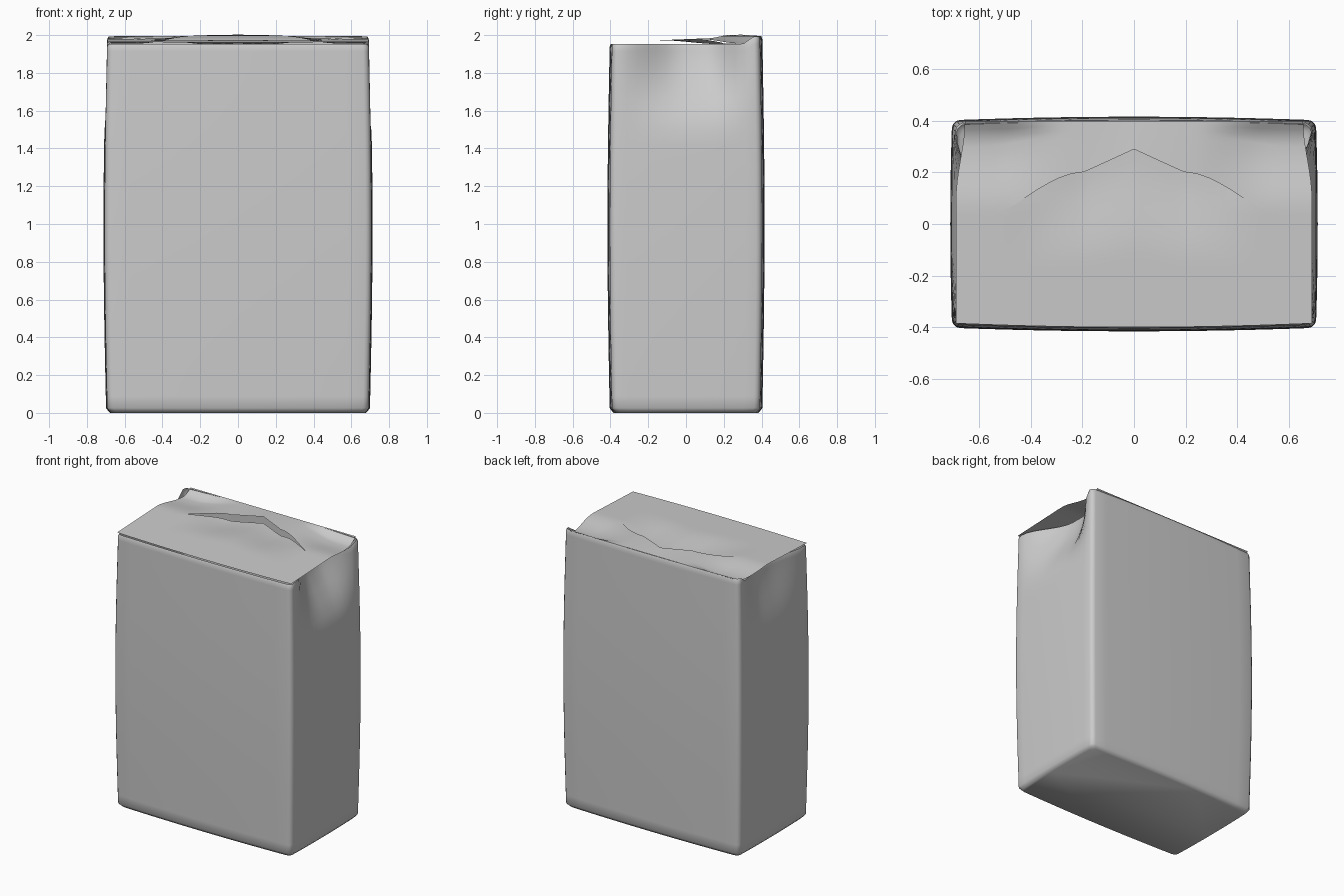
import bpy, bmesh, math

if "Cube" in bpy.data.objects:
    bpy.data.objects.remove(bpy.data.objects["Cube"], do_unlink=True)

grey = bpy.data.materials.new("carton grey")
grey.use_nodes = True
grey.diffuse_color = (0.6, 0.6, 0.6, 1)
grey.node_tree.nodes["Principled BSDF"].inputs["Base Color"].default_value = (0.6, 0.6, 0.6, 1)


def finish(bm, name, angle):
    bmesh.ops.remove_doubles(bm, verts=bm.verts, dist=0.0005)
    mesh = bpy.data.meshes.new(name)
    bm.to_mesh(mesh)
    bm.free()
    obj = bpy.data.objects.new(name, mesh)
    bpy.context.collection.objects.link(obj)
    mesh.materials.append(grey)
    bpy.ops.object.select_all(action='DESELECT')
    obj.select_set(True)
    bpy.context.view_layer.objects.active = obj
    bpy.ops.object.shade_smooth_by_angle(angle=math.radians(angle))
    return obj


def ramp(a, b, t):
    t = max(0, min(1, (t - a) / (b - a)))
    return t * t * (3 - 2 * t)


def outline(radius=0.03, steps=14):
    """Rounded rectangle with subdivided sides, counter-clockwise."""
    w, d, pts = 0.69, 0.39, []
    corners = [(1, 1, 0), (-1, 1, 90), (-1, -1, 180), (1, -1, 270)]
    for sx, sy, start in corners:
        for k in range(4):
            a = math.radians(start + 30 * k)
            pts.append((sx * (w - radius) + radius * math.cos(a),
                        sy * (d - radius) + radius * math.sin(a)))
    out = []
    for i, p in enumerate(pts):
        q = pts[(i + 1) % len(pts)]
        n = steps if i % 4 == 3 else 1
        out += [(p[0] + (q[0] - p[0]) * j / n, p[1] + (q[1] - p[1]) * j / n) for j in range(n)]
    return out


# Bulging paper body, with the upper end panels pushed in beneath the lid
def body_point(x, y, t, inset):
    bulge = math.sin(math.pi * t)
    px = x * (1 - inset) * (1 + 0.012 * (1 - (y / 0.42) ** 2)) + math.copysign(0.014 * bulge, x) * abs(x) / 0.69
    py = y * (1 - 1.8 * inset)
    py += math.copysign(0.012 * bulge + 0.014 * (1 - (x / 0.7) ** 2), y) * abs(y) / 0.39
    if abs(x) > 0.685:
        dent = 0.16 if x > 0 else 0.07
        span = ramp(-0.36, 0.0, y) * (1 - ramp(0.1, 0.36, y))
        px -= math.copysign(dent * ramp(0.75, 1, t) * span, x)
    top = 1.953 + 0.04 * ramp(0.3, 0.37, y)
    return px, py, 0.01 + (top - 0.01) * t


bm = bmesh.new()
levels = [(0, 0.03), (0.002, 0.012), (0.008, 0)]
levels += [(0.04 + 0.94 * i / 22, 0) for i in range(23)] + [(0.993, 0), (1, 0.008)]
rings = [[bm.verts.new(body_point(x, y, t, inset)) for x, y in outline()] for t, inset in levels]
for v in rings[0]:
    v.co.z = 0
for low, high in zip(rings, rings[1:]):
    for i in range(len(low)):
        j = (i + 1) % len(low)
        bm.faces.new((low[i], low[j], high[j], high[i]))
bm.faces.new(rings[0][::-1])
finish(bm, "carton_body", 50)


# Folded lid: flat front flap, raised back flap with a pointed tab opening
def seam(x):
    a = abs(x)
    return 0.29 - 0.45 * a if a < 0.2 else 0.2 - 0.2 * ramp(0.2, 0.65, a)


def lid_z(x, y):
    sag = 0.035 * ramp(0.05, 0.3, y) * ramp(0.25, 0.55, abs(x)) * (1 - ramp(0.34, 0.4, y))
    return 1.962 + 0.033 * (y + 0.4) / 0.8 - sag


bm = bmesh.new()
cols = 56
xs = [-0.69 + 1.38 * i / cols for i in range(cols + 1)]


def sheet(rows, point):
    grid = [[bm.verts.new(point(x, j / rows)) for x in xs] for j in range(rows + 1)]
    for a, b in zip(grid, grid[1:]):
        for i in range(cols):
            bm.faces.new((a[i], a[i + 1], b[i + 1], b[i]))


def front_flap(x, t):
    front = -0.40 + 0.015 * (x / 0.69) ** 2
    y = front + (seam(x) - front) * t
    droop = 0.035 * ramp(0.4, 1, t) * (1 - ramp(0.15, 0.5, abs(x)))
    return x, y, lid_z(x, y) - droop


def back_flap(x, t):
    y = seam(x) + (0.40 - seam(x)) * t
    taper = 1 - 0.05 * ramp(0.1, 0.4, y)
    lift = 0.012 * (1 - t) * (1 - ramp(0.15, 0.5, abs(x)))
    return x * taper, y, lid_z(x, y) + lift


sheet(16, front_flap)
sheet(12, back_flap)
finish(bm, "folded_lid", 50)
